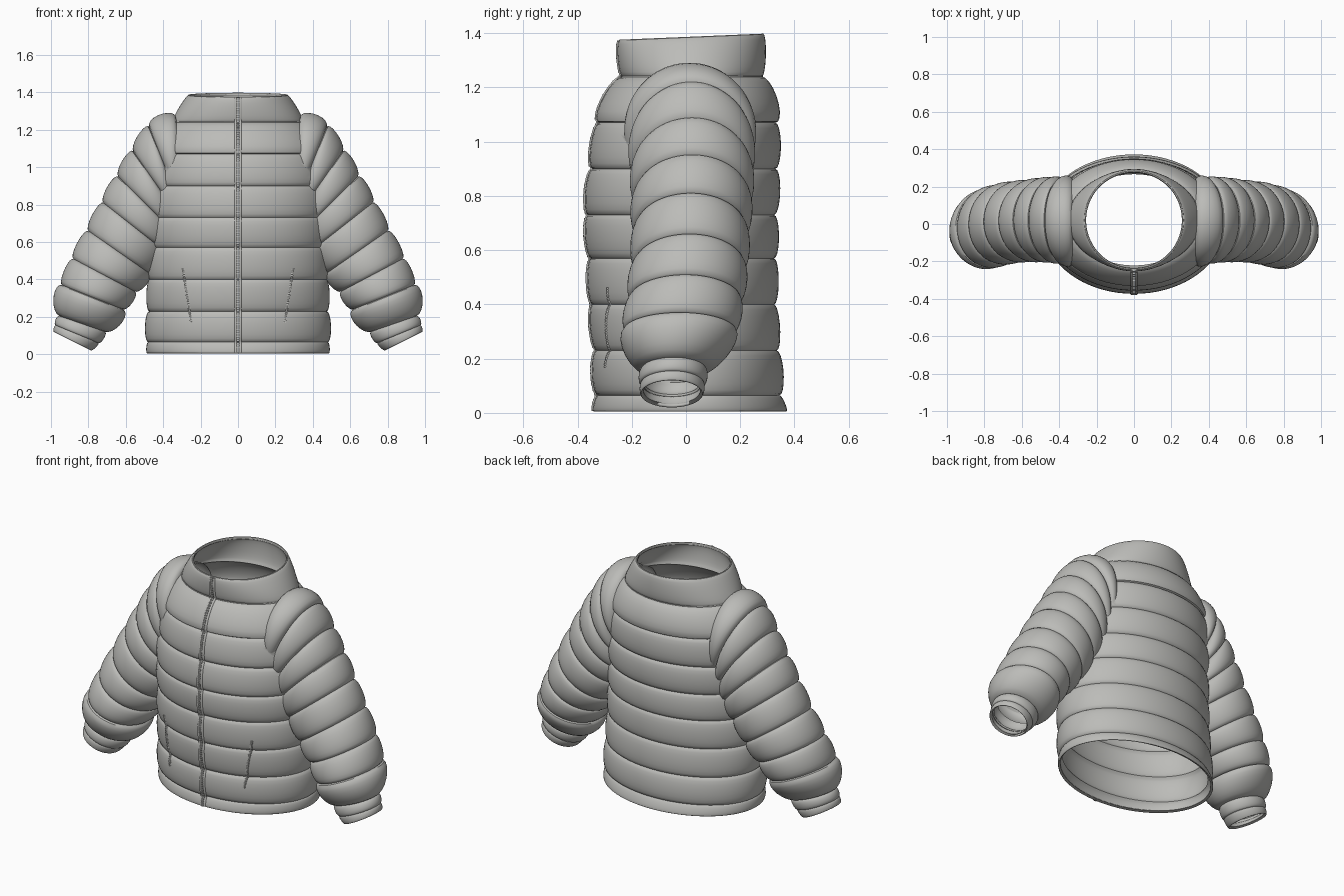
import bpy, bmesh, math
from mathutils import Vector
from mathutils.bvhtree import BVHTree

SIDES = 72
STEPS = 9

cube = bpy.data.objects.get("Cube")
if cube:
    bpy.data.objects.remove(cube, do_unlink=True)

fabric = bpy.data.materials.new("grey fabric")
fabric.use_nodes = True
fabric.diffuse_color = (0.5, 0.5, 0.48, 1)
bsdf = fabric.node_tree.nodes["Principled BSDF"]
bsdf.inputs["Base Color"].default_value = fabric.diffuse_color
bsdf.inputs["Roughness"].default_value = 0.8


def make_object(name, bm):
    mesh = bpy.data.meshes.new(name)
    bmesh.ops.recalc_face_normals(bm, faces=bm.faces)
    bm.to_mesh(mesh)
    bm.free()
    mesh.materials.append(fabric)
    ob = bpy.data.objects.new(name, mesh)
    bpy.context.collection.objects.link(ob)
    return ob


def smooth(ob, degrees=38):
    bpy.ops.object.select_all(action='DESELECT')
    ob.select_set(True)
    bpy.context.view_layer.objects.active = ob
    bpy.ops.object.shade_smooth_by_angle(angle=math.radians(degrees))


def puffed_tube(name, seams, side=1):
    """Closed tube through seams, swelling between each pair.
    Seam: outer x, z, inner x, z, front y, back y, swell of next puff."""
    bm = bmesh.new()
    rings = []
    for k, (a, b) in enumerate(zip(seams, seams[1:])):
        last = k == len(seams) - 2
        for i in range(STEPS + last):
            t = (1 - math.cos(math.pi * i / STEPS)) / 2
            swell = a[6] * math.sqrt(max(0, 1 - (2 * t - 1) ** 2))
            ox, oz, ix, iz, yf, yb = [p + (q - p) * t for p, q in zip(a[:6], b[:6])]
            centre = Vector(((ox + ix) / 2, (yf + yb) / 2, (oz + iz) / 2))
            u = Vector(((ox - ix) / 2, 0, (oz - iz) / 2))
            u += u.normalized() * swell
            v = Vector((0, (yb - yf) / 2 + swell, 0))
            ring = []
            for j in range(SIDES):
                ang = 2 * math.pi * j / SIDES
                p = centre + u * math.cos(ang) + v * math.sin(ang)
                ring.append(bm.verts.new((p.x * side, p.y, p.z)))
            rings.append(ring)
    for r, s in zip(rings, rings[1:]):
        for j in range(SIDES):
            n = (j + 1) % SIDES
            bm.faces.new((r[j], r[n], s[n], s[j]))
    bm.faces.new(rings[0])
    bm.faces.new(rings[-1])
    return make_object(name, bm)


# Body: half width, height, front, back, swell
body = [(.485, .005, -.34, .37, .008), (.48, .065, -.325, .345, .02),
        (.475, .23, -.33, .335, .017), (.472, .40, -.345, .325, .017),
        (.465, .57, -.35, .325, .018), (.465, .73, -.36, .325, .02),
        (.46, .90, -.345, .33, .02), (.44, 1.07, -.32, .33, .033),
        (.35, 1.24, -.235, .28, .012), (.265, 1.385, -.245, .285, 0)]
jacket = puffed_tube("jacket_shell", [(w, z, -w, z, f, b, s) for w, z, f, b, s in body])
for v in jacket.data.vertices:          # collar rises toward the back
    if v.co.z > 1.3:
        v.co.z += (v.co.z - 1.3) * v.co.y * .5

# Sleeves, from shoulder to cuff
sleeve = [(.33, 1.265, .30, .90, -.18, .20, .045), (.475, 1.215, .31, .80, -.185, .225, .03),
          (.56, 1.085, .32, .74, -.18, .225, .027), (.64, .95, .34, .65, -.18, .225, .025),
          (.72, .81, .39, .55, -.18, .215, .023), (.80, .66, .47, .43, -.185, .21, .023),
          (.88, .51, .55, .335, -.20, .195, .022), (.94, .37, .615, .24, -.22, .175, .042),
          (.955, .205, .71, .12, -.16, .07, .012), (.975, .155, .745, .06, -.165, .065, .006),
          (.985, .12, .785, .02, -.165, .06, 0)]
for side, label in ((1, "left"), (-1, "right")):
    arm = puffed_tube(label + "_sleeve_solid", sleeve, side)
    mod = jacket.modifiers.new(label + "_sleeve", 'BOOLEAN')
    mod.operation = 'UNION'
    mod.solver = 'EXACT'
    mod.object = arm
    arm.hide_render = True

# Join sleeves and body into one surface
deps = bpy.context.evaluated_depsgraph_get()
joined = bpy.data.meshes.new_from_object(jacket.evaluated_get(deps))
jacket.modifiers.clear()
jacket.data = joined
for label in ("left", "right"):
    bpy.data.objects.remove(bpy.data.objects[label + "_sleeve_solid"], do_unlink=True)

# Open the neck, hem and cuffs, then line the shell
bm = bmesh.new()
bm.from_mesh(joined)
caps = [f for f in bm.faces if len(f.verts) >= SIDES]
bmesh.ops.delete(bm, geom=caps, context='FACES')
surface = BVHTree.FromBMesh(bm)
bm.to_mesh(joined)
bm.free()
lining = jacket.modifiers.new("lining", 'SOLIDIFY')
lining.thickness = .014
lining.offset = -1
smooth(jacket)


def on_front(x, z):
    hit = surface.ray_cast(Vector((x, -1, z)), Vector((0, 1, 0)))[0]
    return hit if hit else Vector((x, -.25, z))


def cord(name, points, radius):
    curve = bpy.data.curves.new(name, 'CURVE')
    curve.dimensions = '3D'
    curve.bevel_depth = radius
    curve.bevel_resolution = 1
    curve.use_fill_caps = True
    spline = curve.splines.new('POLY')
    spline.points.add(len(points) - 1)
    for p, co in zip(spline.points, points):
        p.co = (*co, 1)
    curve.materials.append(fabric)
    ob = bpy.data.objects.new(name, curve)
    bpy.context.collection.objects.link(ob)
    bpy.ops.object.select_all(action='DESELECT')
    ob.select_set(True)
    bpy.context.view_layer.objects.active = ob
    bpy.ops.object.convert(target='MESH')
    smooth(bpy.context.object, 60)


def teeth(name, points, size):
    bm = bmesh.new()
    for p in points:
        made = bmesh.ops.create_cube(bm, size=1)["verts"]
        bmesh.ops.scale(bm, vec=size, verts=made)
        bmesh.ops.translate(bm, vec=p, verts=made)
    make_object(name, bm)


# Front zip: two piped edges with teeth between
heights = [.01 + 1.36 * i / 110 for i in range(111)]
for x, label in ((-.013, "right"), (.013, "left")):
    cord(label + "_zip_edge", [on_front(x, z) for z in heights], .007)
teeth("zip_teeth", [on_front(0, z) for z in heights], (.014, .012, .007))

# Slanted pocket zips
for side, label in ((1, "left"), (-1, "right")):
    spots = [on_front(side * (.25 + .045 * i / 30), .17 + .29 * i / 30) for i in range(31)]
    cord(label + "_pocket_edge", spots, .004)
    teeth(label + "_pocket_teeth", spots, (.014, .008, .005))

# Collar seam piping
ring = [Vector((.35 * math.cos(a), .022 + .258 * math.sin(a), 1.24))
        for a in (math.radians(d) for d in range(0, 361, 5))]
cord("collar_seam", ring, .004)
# Rolled rim of the collar
rim = [Vector((.262 * math.cos(a), .02 + .262 * math.sin(a), 1.382 + .011 * math.sin(a)))
       for a in (math.radians(d) for d in range(0, 361, 5))]
cord("collar_rim", rim, .006)
